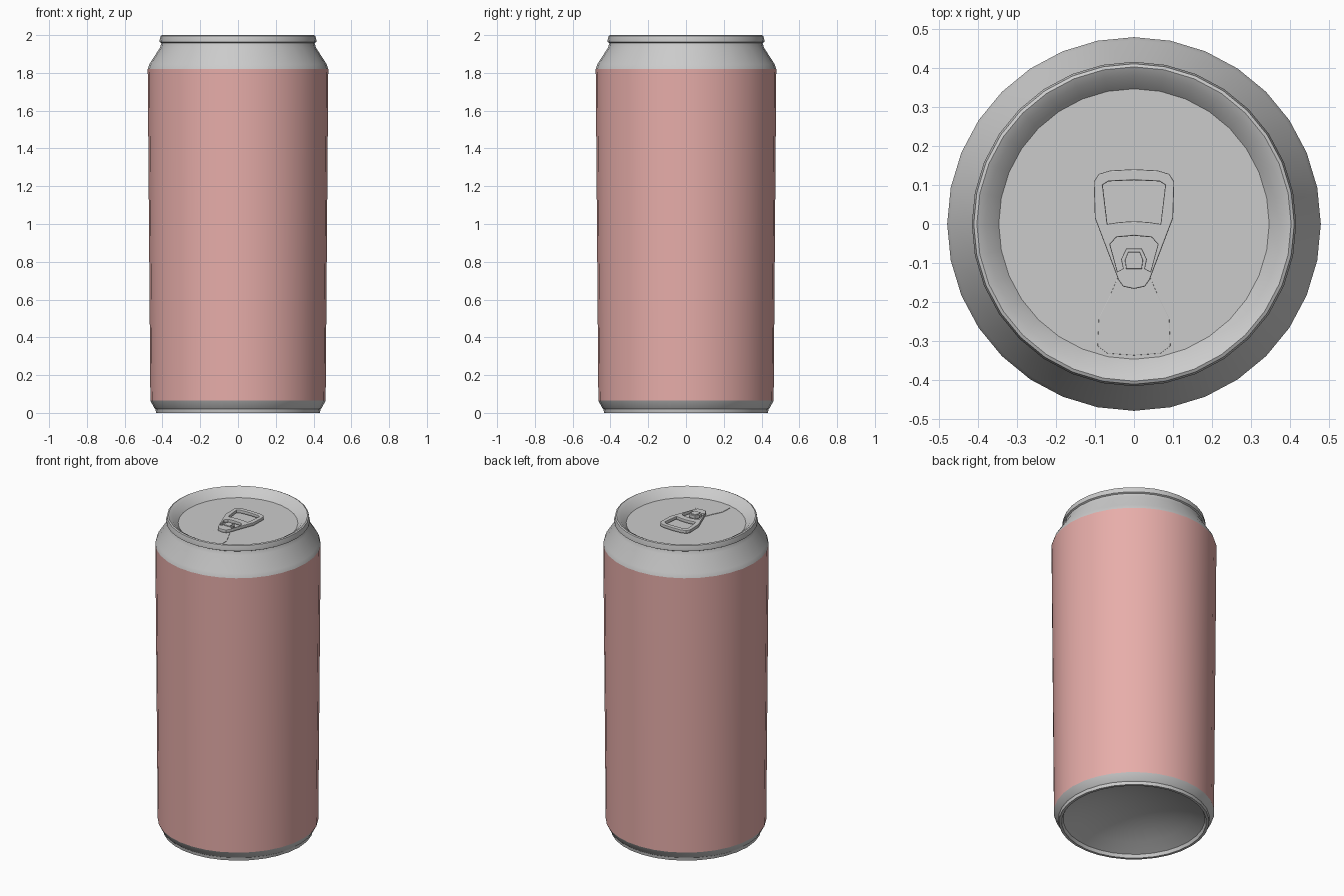
import bpy, bmesh, math

if "Cube" in bpy.data.objects:
    bpy.data.objects.remove(bpy.data.objects["Cube"])

SEG = 32
FLOOR = 1.95  # height of the lid panel


def finish(obj, angle=30):
    bpy.ops.object.select_all(action='DESELECT')
    obj.select_set(True)
    bpy.context.view_layer.objects.active = obj
    bpy.ops.object.shade_smooth_by_angle(angle=math.radians(angle))


def lathe(name, profile, up=True):
    """Revolve (radius, height) points around z; a zero radius closes the end."""
    bm = bmesh.new()
    rings = []
    for r, z in profile:
        if r == 0:
            rings.append([bm.verts.new((0, 0, z))] * SEG)
        else:
            rings.append([bm.verts.new((r * math.cos(2 * math.pi * i / SEG),
                                        r * math.sin(2 * math.pi * i / SEG), z))
                          for i in range(SEG)])
    for a, b in zip(rings, rings[1:]):
        for i in range(SEG):
            j = (i + 1) % SEG
            bm.faces.new(list(dict.fromkeys((a[i], a[j], b[j], b[i]))))
    me = bpy.data.meshes.new(name)
    bm.to_mesh(me)
    bm.free()
    obj = bpy.data.objects.new(name, me)
    bpy.context.collection.objects.link(obj)
    finish(obj)
    return obj


def mirrored(half):
    """Complete a right-hand outline with its mirror image in x."""
    return half + [(-x, y) for x, y in reversed(half) if x != 0]


def plate(name, loops, z0, z1, bevel):
    """Flat plate between two heights; loops after the first are holes."""
    cu = bpy.data.curves.new(name, 'CURVE')
    cu.dimensions = '2D'
    cu.fill_mode = 'BOTH'
    cu.extrude = (z1 - z0) / 2 - bevel
    cu.bevel_depth = bevel
    cu.bevel_resolution = 1
    cu.offset = -bevel
    for loop in loops:
        sp = cu.splines.new('POLY')
        sp.points.add(len(loop) - 1)
        for p, (x, y) in zip(sp.points, loop):
            p.co = (x, y, 0, 1)
        sp.use_cyclic_u = True
    obj = bpy.data.objects.new(name, cu)
    bpy.context.collection.objects.link(obj)
    obj.location.z = (z0 + z1) / 2
    bpy.ops.object.select_all(action='DESELECT')
    obj.select_set(True)
    bpy.context.view_layer.objects.active = obj
    bpy.ops.object.convert(target='MESH')
    finish(bpy.context.view_layer.objects.active)


# Base: domed underside, standing ring and lower chamfer
dome = [(0.41 * t, 0.02 + 0.1 * (1 - t * t)) for t in (0, .2, .4, .6, .8, 1)]
lathe("can_base", dome + [(0.418, 0.0), (0.434, 0.0), (0.437, 0.02),
                          (0.443, 0.025), (0.464, 0.065)])

# Painted wall, slightly tapered
wall = lathe("painted_wall", [(0.464, 0.065), (0.478, 1.82)])
paint = bpy.data.materials.new("red_paint")
paint.diffuse_color = (0.8, 0.42, 0.4, 1)
paint.use_nodes = True
paint.node_tree.nodes["Principled BSDF"].inputs["Base Color"].default_value = paint.diffuse_color
wall.data.materials.append(paint)

# Shoulder, rolled rim and recessed lid
lathe("shoulder_and_lid", [(0.478, 1.82), (0.470, 1.845), (0.412, 1.935),
                           (0.406, 1.958), (0.415, 1.963), (0.415, 1.972),
                           (0.410, 1.996), (0.402, 2.0), (0.380, 1.988),
                           (0.346, FLOOR), (0, FLOOR)])

# Scored mouth panel
plate("mouth_panel", [mirrored([(0.043, -0.14), (0.06, -0.18), (0.09, -0.24),
                                (0.093, -0.312), (0.068, -0.331), (0, -0.336)])],
      FLOOR - 0.004, FLOOR + 0.003, 0.001)

# Pull tab with finger hole and slot around the rivet tongue
outline = mirrored([(0, 0.14), (0.06, 0.137), (0.09, 0.128), (0.103, 0.108),
                    (0.1, 0.015), (0.04, -0.143), (0.028, -0.16), (0, -0.166)])
finger_hole = mirrored([(0, 0.112), (0.065, 0.109), (0.08, 0.1), (0.068, 0.0),
                        (0.035, 0.005), (0, 0.007)])
slot = mirrored([(0, -0.03), (0.045, -0.034), (0.061, -0.052), (0.042, -0.122),
                 (0.028, -0.114), (0.033, -0.09), (0.02, -0.063), (0, -0.063)])
plate("pull_tab", [outline, finger_hole, slot], FLOOR + 0.004, FLOOR + 0.024, 0.003)

# Rivet holding the tab
plate("rivet", [mirrored([(0.015, -0.072), (0.023, -0.092), (0.02, -0.115)])],
      FLOOR, FLOOR + 0.03, 0.002)
